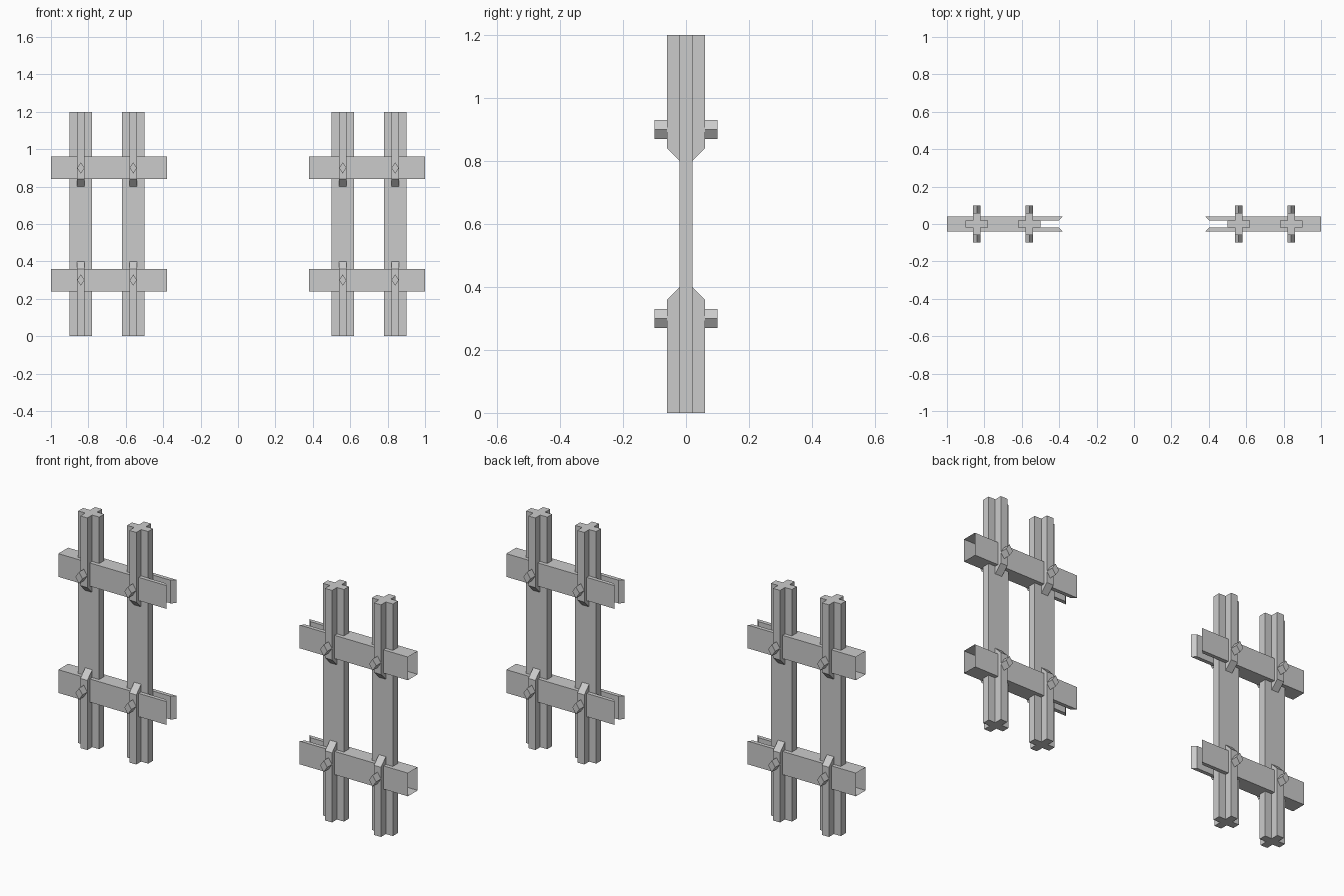
import bpy
import bmesh

if "Cube" in bpy.data.objects:
    bpy.data.objects.remove(bpy.data.objects["Cube"])


def finish(name, bm):
    """Turn a bmesh into an object mirrored across x = 0."""
    bmesh.ops.recalc_face_normals(bm, faces=bm.faces)
    mesh = bpy.data.meshes.new(name)
    bm.to_mesh(mesh)
    bm.free()
    obj = bpy.data.objects.new(name, mesh)
    bpy.context.collection.objects.link(obj)
    mod = obj.modifiers.new("Mirror", 'MIRROR')
    mod.use_axis[0] = True
    mod.use_mirror_merge = False
    return obj


def loft(rings):
    """Skin matching rings of points and cap both ends."""
    bm = bmesh.new()
    loops = [[bm.verts.new(p) for p in ring] for ring in rings]
    n = len(loops[0])
    for a, b in zip(loops, loops[1:]):
        for i in range(n):
            j = (i + 1) % n
            bm.faces.new((a[i], a[j], b[j], b[i]))
    bm.faces.new(loops[0][::-1])
    bm.faces.new(loops[-1])
    return bm


W, T = 0.06, 0.02   # post half width, half thickness


def cross(cx, fin, z):
    pts = [(W, -T), (W, T), (T, T), (T, fin), (-T, fin), (-T, T),
           (-W, T), (-W, -T), (-T, -T), (-T, -fin), (T, -fin), (T, -T)]
    return [(cx + x, y, z) for x, y in pts]


# Cross-shaped posts whose front and back fins taper away in the middle
levels = [(0, W), (0.36, W), (0.40, T), (0.80, T), (0.84, W), (1.2, W)]
posts = {"inner": 0.56, "outer": 0.84}
for label, cx in posts.items():
    bm = loft([cross(cx, fin, z) for z, fin in levels])
    bmesh.ops.remove_doubles(bm, verts=bm.verts, dist=0.0005)
    finish(f"{label}_post", bm)

# Rails: forked towards the middle, open at the outer end
half = [(1.0, 0.04), (0.38, 0.04), (0.40, 0.02), (0.50, 0.02)]
outline = half + [(x, -y) for x, y in reversed(half)]
for label, z in {"lower": 0.30, "upper": 0.90}.items():
    bm = loft([[(x, y, z + dz) for x, y in outline] for dz in (-0.06, 0.06)])
    bmesh.ops.recalc_face_normals(bm, faces=bm.faces)
    end = [f for f in bm.faces if all(v.co.x > 0.99 for v in f.verts)]
    bmesh.ops.delete(bm, geom=end, context='FACES_ONLY')
    finish(f"{label}_rail", bm)

    # Diamond pegs through each post and rail crossing
    for side, cx in posts.items():
        diamond = [(0.02, 0), (0, 0.03), (-0.02, 0), (0, -0.03)]
        bm = loft([[(cx + x, y, z + dz) for x, dz in diamond] for y in (-0.10, 0.10)])
        finish(f"{label}_{side}_peg", bm)
